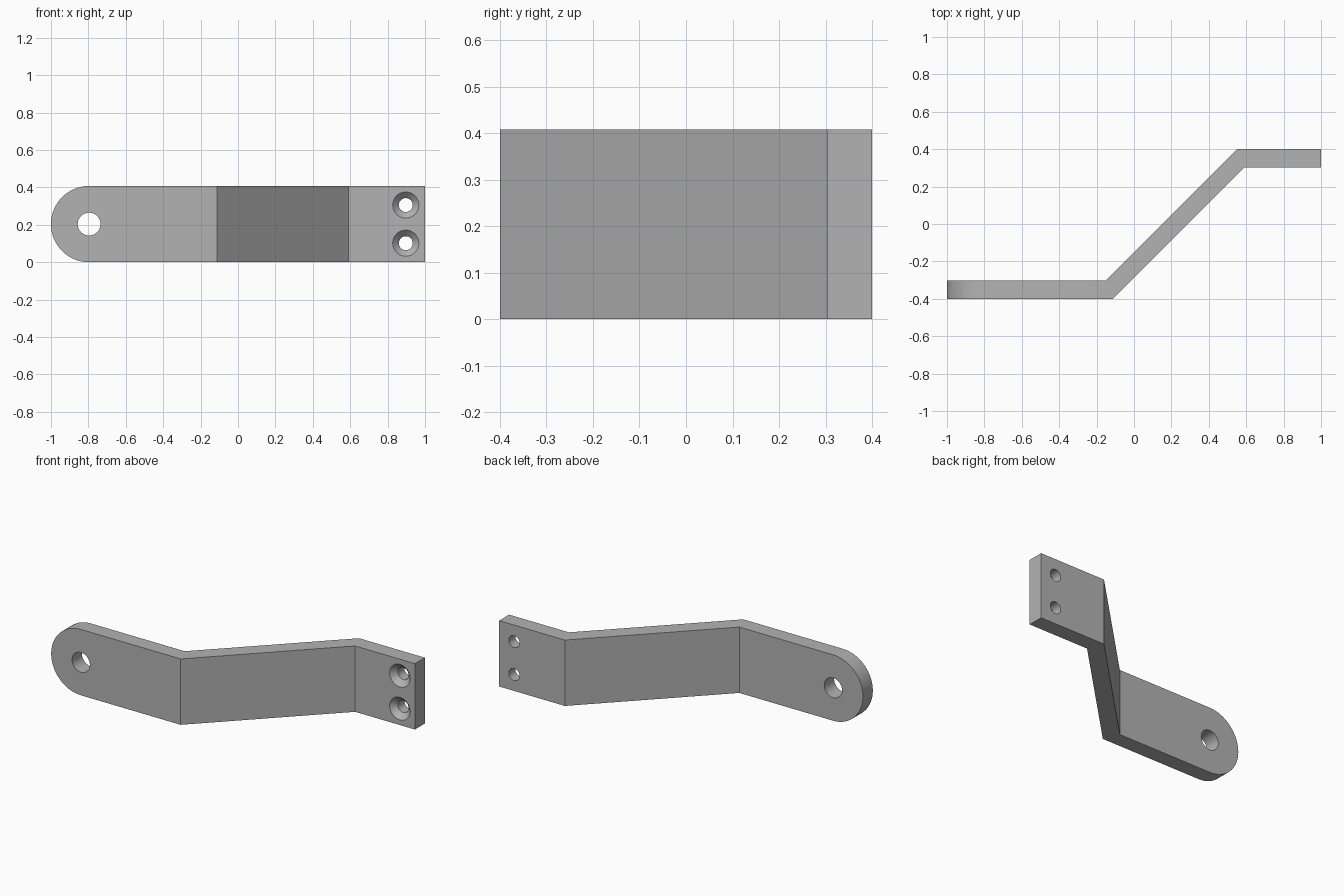
import bpy, bmesh, math
from mathutils import Vector

if "Cube" in bpy.data.objects:
    bpy.data.objects.remove(bpy.data.objects["Cube"])

H = 0.408          # bracket height
R = H / 2          # radius of the rounded end

steel = bpy.data.materials.new("grey_steel")
steel.diffuse_color = (0.45, 0.45, 0.45, 1)
steel.use_nodes = True
steel.node_tree.nodes["Principled BSDF"].inputs["Base Color"].default_value = steel.diffuse_color


def prism(name, outline, direction):
    """Closed outline extruded along a direction."""
    bm = bmesh.new()
    face = bm.faces.new([bm.verts.new(p) for p in outline])
    new = bmesh.ops.extrude_face_region(bm, geom=[face])["geom"]
    bmesh.ops.translate(bm, vec=Vector(direction),
                        verts=[v for v in new if isinstance(v, bmesh.types.BMVert)])
    bmesh.ops.recalc_face_normals(bm, faces=bm.faces)
    mesh = bpy.data.meshes.new(name)
    bm.to_mesh(mesh)
    bm.free()
    mesh.materials.append(steel)
    obj = bpy.data.objects.new(name, mesh)
    bpy.context.collection.objects.link(obj)
    return obj


def drill(name, x, z, y0, y1, r0, r1):
    """Round cutter along y, radius r0 at y0 and r1 at y1."""
    bpy.ops.mesh.primitive_cone_add(vertices=48, radius1=r0, radius2=r1, depth=y1 - y0,
                                    location=(x, (y0 + y1) / 2, z),
                                    rotation=(-math.pi / 2, 0, 0))
    obj = bpy.context.object
    obj.name = name
    obj.data.materials.append(steel)
    return obj


def cut(target, tool, operation):
    """Apply a boolean and discard its tool."""
    mod = target.modifiers.new(tool.name, "BOOLEAN")
    mod.operation, mod.object, mod.solver = operation, tool, "EXACT"
    bpy.context.view_layer.objects.active = target
    bpy.ops.object.modifier_apply(modifier=mod.name)
    bpy.data.objects.remove(tool)


# Offset strap, bent twice at 45 degrees
path = [(-1.1, -0.4), (-0.113, -0.4), (0.59, 0.303), (1, 0.303),
        (1, 0.4), (0.55, 0.4), (-0.153, -0.303), (-1.1, -0.303)]
bracket = prism("offset_bracket", [(x, y, 0) for x, y in path], (0, 0, H))

# Rounded left end
arc = [math.pi / 2 + math.pi * i / 32 for i in range(33)]
stadium = [(-1 + R + R * math.cos(a), -0.6, R + R * math.sin(a)) for a in arc]
stadium += [(1.2, -0.6, 0), (1.2, -0.6, H)]
cut(bracket, prism("end_rounding", stadium, (0, 1.2, 0)), "INTERSECT")

# Pivot hole
cut(bracket, drill("pivot_hole", -1 + R, R, -0.5, -0.2, 0.061, 0.061), "DIFFERENCE")

# Two countersunk screw holes
for z in (R - 0.102, R + 0.102):
    cut(bracket, drill("screw_hole", 0.897, z, 0.2, 0.5, 0.037, 0.037), "DIFFERENCE")
    cut(bracket, drill("countersink", 0.897, z, 0.293, 0.343, 0.08, 0.03), "DIFFERENCE")

# Smooth round walls, crisp edges
bpy.ops.object.select_all(action="DESELECT")
bracket.select_set(True)
bpy.context.view_layer.objects.active = bracket
bpy.ops.object.shade_smooth_by_angle(angle=math.radians(30))
